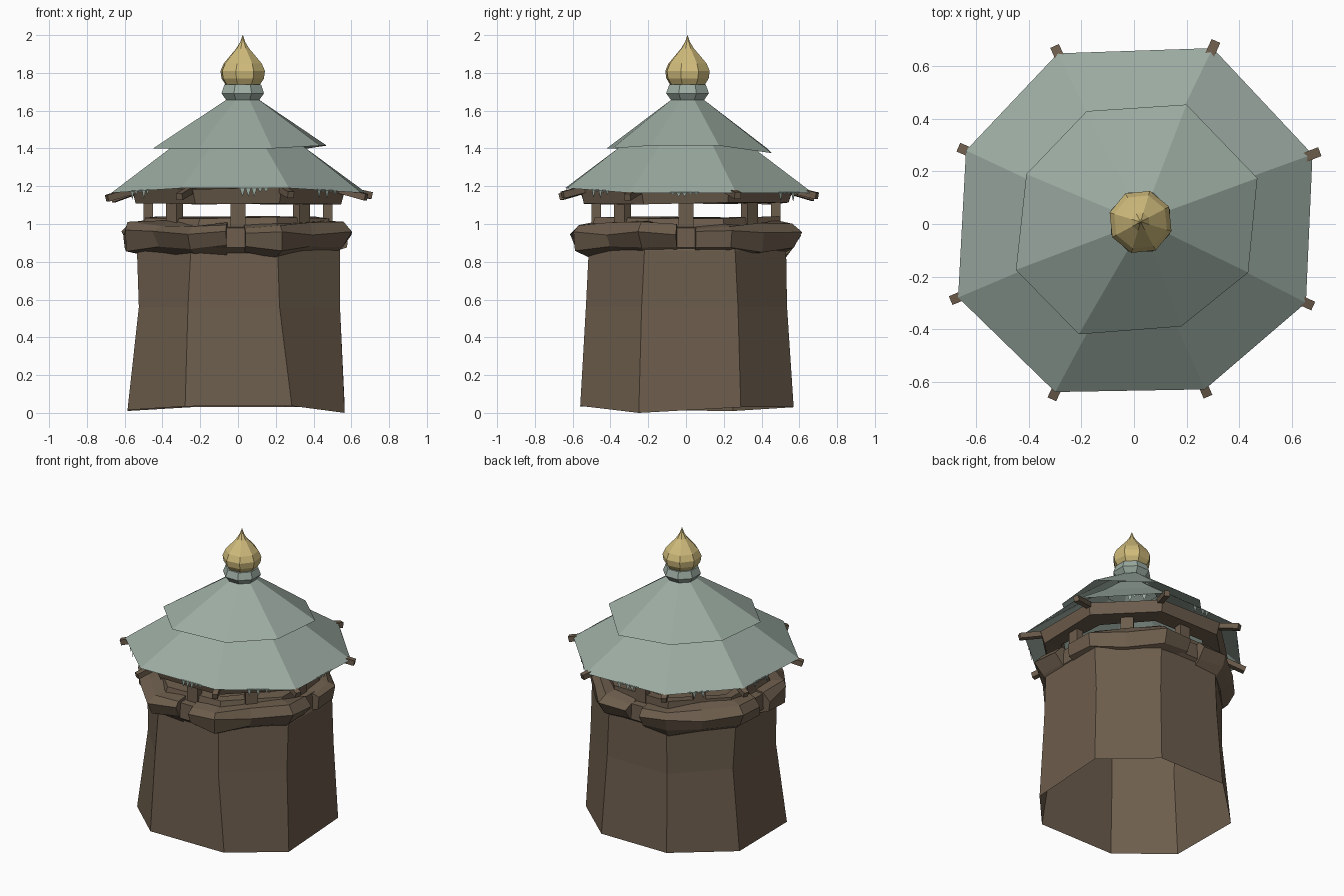
import bpy, bmesh, math, random
from mathutils import Vector

if "Cube" in bpy.data.objects:
    bpy.data.objects.remove(bpy.data.objects["Cube"])

random.seed(4)
H = math.pi / 8
CORNERS = [H + k * math.pi / 4 for k in range(8)]


def material(name, col):
    m = bpy.data.materials.new(name)
    m.diffuse_color = (*col, 1)
    m.use_nodes = True
    m.node_tree.nodes["Principled BSDF"].inputs["Base Color"].default_value = m.diffuse_color
    return m


WOOD = material("brown_wood", (0.152, 0.110, 0.073))
ROOF = material("pale_green_copper", (0.33, 0.41, 0.36))
GOLD = material("gold", (0.63, 0.50, 0.20))


def make(name, verts, faces, mat):
    bm = bmesh.new()
    vs = [bm.verts.new(v) for v in verts]
    for f in faces:
        bm.faces.new([vs[i] for i in f])
    bmesh.ops.recalc_face_normals(bm, faces=bm.faces)
    me = bpy.data.meshes.new(name)
    bm.to_mesh(me)
    bm.free()
    me.materials.append(mat)
    ob = bpy.data.objects.new(name, me)
    bpy.context.collection.objects.link(ob)
    return ob


def loft(name, rings, mat, wrap=False, caps=(False, False)):
    """Skin equal-length closed rings of points; wrap joins last to first."""
    n = len(rings[0])
    verts = [p for r in rings for p in r]
    faces = []
    m = len(rings)
    for i in range(m if wrap else m - 1):
        a, b = i * n, (i + 1) % m * n
        for j in range(n):
            k = (j + 1) % n
            faces.append((a + j, a + k, b + k, b + j))
    if caps[0]:
        faces.append(tuple(range(n)))
    if caps[1]:
        faces.append(tuple(range((m - 1) * n, m * n)))
    return make(name, verts, faces, mat)


def octa(r, z, c=(0, 0), turn=0.0, jit=0.0):
    """Octagon ring with flat sides facing the axes."""
    def j():
        return random.uniform(-jit, jit)
    return [(c[0] + r * math.cos(a + turn) + j(), c[1] + r * math.sin(a + turn) + j(), z + j())
            for a in CORNERS]


def side_r(r, a):
    """Distance to the octagon of corner radius r in direction a."""
    off = (a + H) % (math.pi / 4) - H
    return r * math.cos(H) / math.cos(off)


# tower body, open below, with an uneven foot
FOOT = [(0.565, 0.29, 0.03), (0.25, 0.57, 0.03), (-0.25, 0.57, 0.03), (-0.585, 0.25, 0.01),
        (-0.585, -0.27, 0.015), (-0.28, -0.56, 0.035), (0.285, -0.56, 0.037), (0.565, -0.25, 0.0)]
MID = [(0.54, 0.275), (0.23, 0.535), (-0.23, 0.535), (-0.525, 0.235),
       (-0.525, -0.235), (-0.265, -0.53), (0.22, -0.53), (0.54, -0.235)]
TOP = [(0.54, 0.26), (0.22, 0.53), (-0.22, 0.53), (-0.535, 0.22),
       (-0.535, -0.23), (-0.25, -0.515), (0.21, -0.515), (0.54, -0.22)]
loft("tower_body", [FOOT, [(x, y, 0.56) for x, y in MID], [(x, y, 0.86) for x, y in TOP],
                    octa(0.53, 0.97)], WOOD, caps=(False, True))

# balcony core and the inner sill on top of it
loft("balcony_core", [octa(r, z, (-0.01, 0)) for r, z in
                      ((0.55, 0.84), (0.595, 0.875), (0.59, 0.98), (0.46, 0.99))], WOOD, wrap=True)
loft("inner_sill", [octa(r, z, (-0.005, 0), 0, 0.008) for r, z in
                    ((0.54, 0.97), (0.53, 1.035), (0.45, 1.035), (0.45, 0.97))], WOOD, wrap=True)

# four rough balcony logs bending round the corners, gaps at the axes
SECTION = [(0.565, 0.832), (0.625, 0.868), (0.65, 0.955), (0.605, 1.0), (0.53, 1.008)]
for q in range(4):
    rings = []
    for i, d in enumerate((5, 22.5, 44, 67.5, 85)):
        a = math.radians(d + 90 * q)
        ring = []
        for r, z in SECTION:
            rr = side_r(r, a) + random.uniform(-0.02, 0.016)
            if i in (0, 4):
                z = 0.93 + (z - 0.93) * 0.85
            ring.append((rr * math.cos(a) - 0.012, rr * math.sin(a),
                         z + random.uniform(-0.018, 0.014)))
        rings.append(ring)
    loft("balcony_log_%d" % q, rings, WOOD, caps=(True, True))


def beam(name, a, p0, p1, w, t, mat):
    """Box beam in the radial plane at angle a, from (r, z) p0 to p1."""
    out = Vector((math.cos(a), math.sin(a), 0))
    lat = Vector((-out.y, out.x, 0))
    up = Vector((0, 0, 1))
    d = (out * (p1[0] - p0[0]) + up * (p1[1] - p0[1])).normalized()
    nrm = d.cross(lat)
    rings = []
    for r, z in (p0, p1):
        c = out * r + up * z
        rings.append([c + lat * sx * w / 2 + nrm * sy * t / 2
                      for sx, sy in ((-1, -1), (1, -1), (1, 1), (-1, 1))])
    loft(name, rings, mat, caps=(True, True))


# short posts at the middle of every side
for k in range(8):
    beam("post_%d" % k, k * math.pi / 4, (0.475, 0.96), (0.475, 1.14), 0.08, 0.05, WOOD)

# ring beam under the roof
loft("eave_ring_beam", [octa(r, z, (0, 0), 0, 0.008) for r, z in
                        ((0.59, 1.108), (0.61, 1.19), (0.47, 1.2), (0.47, 1.108))], WOOD, wrap=True)

# roof tiers, corners read from the plan
LOW = [(0.68, 0.265), (0.30, 0.67), (-0.29, 0.65), (-0.64, 0.28),
       (-0.67, -0.28), (-0.30, -0.64), (0.27, -0.63), (0.655, -0.30)]
HIGH = [(0.47, 0.175), (0.20, 0.455), (-0.18, 0.43), (-0.41, 0.19),
        (-0.45, -0.175), (-0.21, -0.42), (0.18, -0.39), (0.435, -0.185)]
low = [(x, y, 1.165 + (0.025 if y < -0.5 else 0)) for x, y in LOW]
high = [(x, y, 1.40 + (0.015 if x > 0.3 else 0) - (0.025 if (x > 0 and y > 0.4) else 0))
        for x, y in HIGH]
C = (0.025, 0.008)
loft("lower_roof", [low, octa(0.39, 1.40, (0, 0)), octa(0.16, 1.56, C)], ROOF)
loft("upper_roof", [high, octa(0.09, 1.66, C)], ROOF)

# rafters poking out under the roof corners
for k, (x, y) in enumerate(LOW):
    r = math.hypot(x, y)
    dz = random.uniform(-0.015, 0.015)
    beam("rafter_%d" % k, math.atan2(y, x), (0.5, 1.205), (r + 0.026, 1.142 + dz),
         0.036, 0.036, WOOD)

# ragged drips hanging from the eave
verts, faces = [], []
for k in range(8):
    a, b = Vector(low[k]), Vector(low[(k + 1) % 8])
    start = random.uniform(0.15, 0.6)
    for i in range(5):
        t = start + i * 0.055
        p, s = a.lerp(b, t) * 0.995, (b - a) * 0.028
        p.z = a.lerp(b, t).z + 0.004
        n = len(verts)
        verts += [p - s, p + s, p - Vector((0, 0, random.choice((0.015, 0.025, 0.05))))]
        faces.append((n, n + 1, n + 2))
make("eave_drips", verts, faces, ROOF)

# collar and onion finial
loft("roof_collar", [octa(r, z, C) for r, z in
                     ((0.09, 1.65), (0.122, 1.692), (0.105, 1.738), (0.08, 1.74))],
     ROOF, caps=(True, True))
loft("onion_finial", [octa(r, z, C, 0.1) for r, z in
                      ((0.09, 1.73), (0.117, 1.77), (0.123, 1.81), (0.105, 1.85),
                       (0.072, 1.888), (0.035, 1.93), (0.013, 1.965), (0.001, 2.0))],
     GOLD, caps=(True, True))
